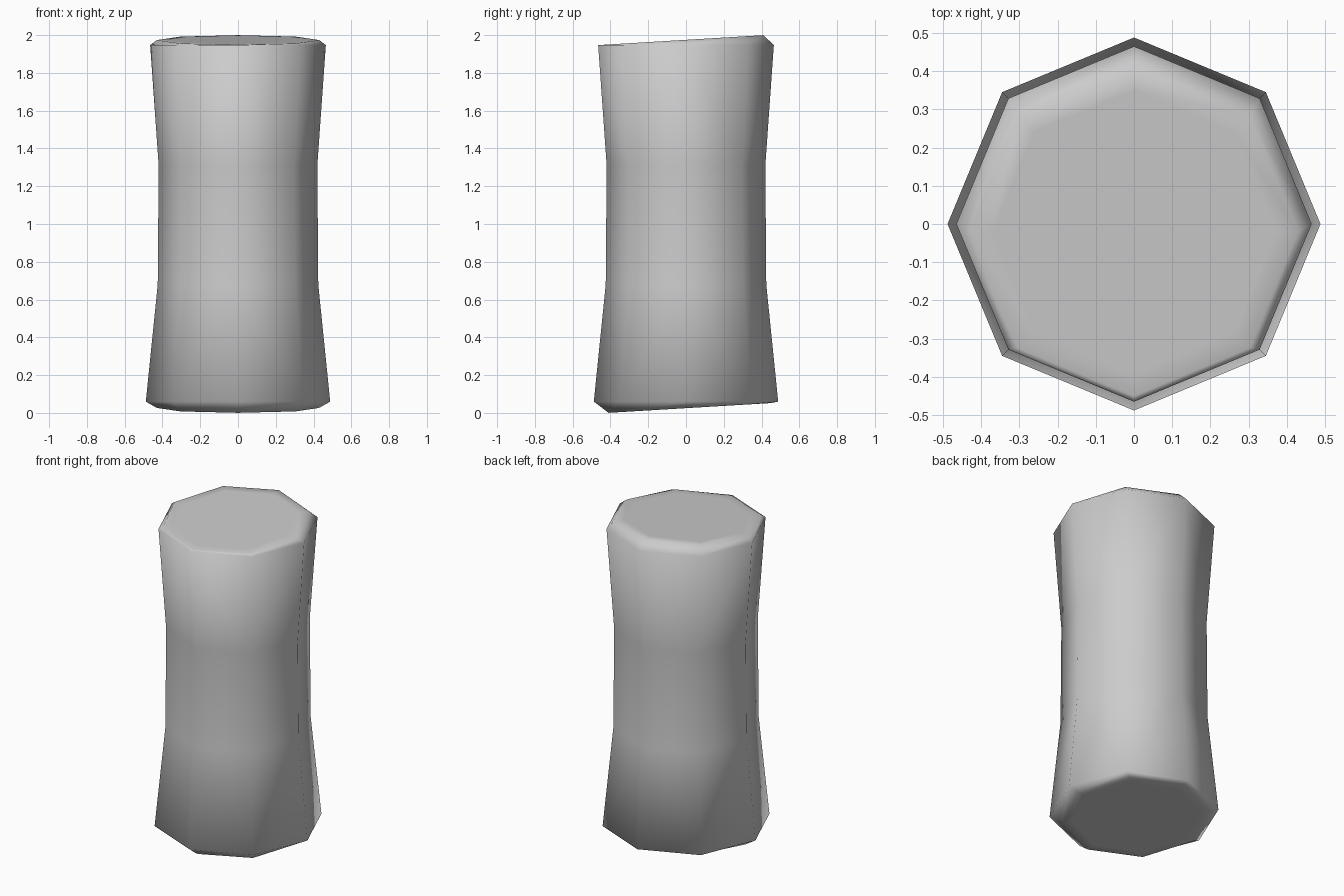
import bpy, bmesh
from math import cos, sin, pi

cube = bpy.data.objects.get("Cube")
if cube:
    bpy.data.objects.remove(cube, do_unlink=True)

SIDES = 8

# Single plain grey material
grey = bpy.data.materials.new("plain grey")
grey.use_nodes = True
colour = (0.6, 0.6, 0.6, 1)
grey.diffuse_color = colour
grey.node_tree.nodes["Principled BSDF"].inputs["Base Color"].default_value = colour

bm = bmesh.new()


def ring(radius, z, tilt=0.0, shift=0.0):
    """Octagonal ring; tilt slopes it along y, shift slides it along y."""
    verts = []
    for i in range(SIDES):
        a = 2 * pi * i / SIDES
        y = radius * sin(a) + shift
        verts.append(bm.verts.new((radius * cos(a), y, z + tilt * y)))
    return verts


# Pinched column with sloping, bevelled ends
rings = [
    ring(0.37, 0.025, 0.06, 0.02),
    ring(0.43, 0.025, 0.06, 0.02),
    ring(0.488, 0.06),
    ring(0.425, 0.68),
    ring(0.42, 1.31),
    ring(0.465, 1.947),
    ring(0.43, 1.975, 0.06, -0.02),
    ring(0.37, 1.975, 0.06, -0.02),
]

# Split the wall panels so the creases fan out from alternate ridges
for level, (low, high) in enumerate(zip(rings, rings[1:])):
    wall = 2 <= level <= 4
    for i in range(SIDES):
        j = (i + 1) % SIDES
        a, b, c, d = low[i], low[j], high[j], high[i]
        if not wall:
            bm.faces.new((a, b, c, d))
        elif i % 2 == 0:
            bm.faces.new((a, b, d))
            bm.faces.new((b, c, d))
        else:
            bm.faces.new((a, b, c))
            bm.faces.new((a, c, d))

bm.faces.new(rings[-1])
bm.faces.new(rings[0][::-1])
bmesh.ops.recalc_face_normals(bm, faces=bm.faces)
for face in bm.faces:
    face.smooth = True

mesh = bpy.data.meshes.new("column")
bm.to_mesh(mesh)
bm.free()
mesh.materials.append(grey)
column = bpy.data.objects.new("column", mesh)
bpy.context.collection.objects.link(column)
